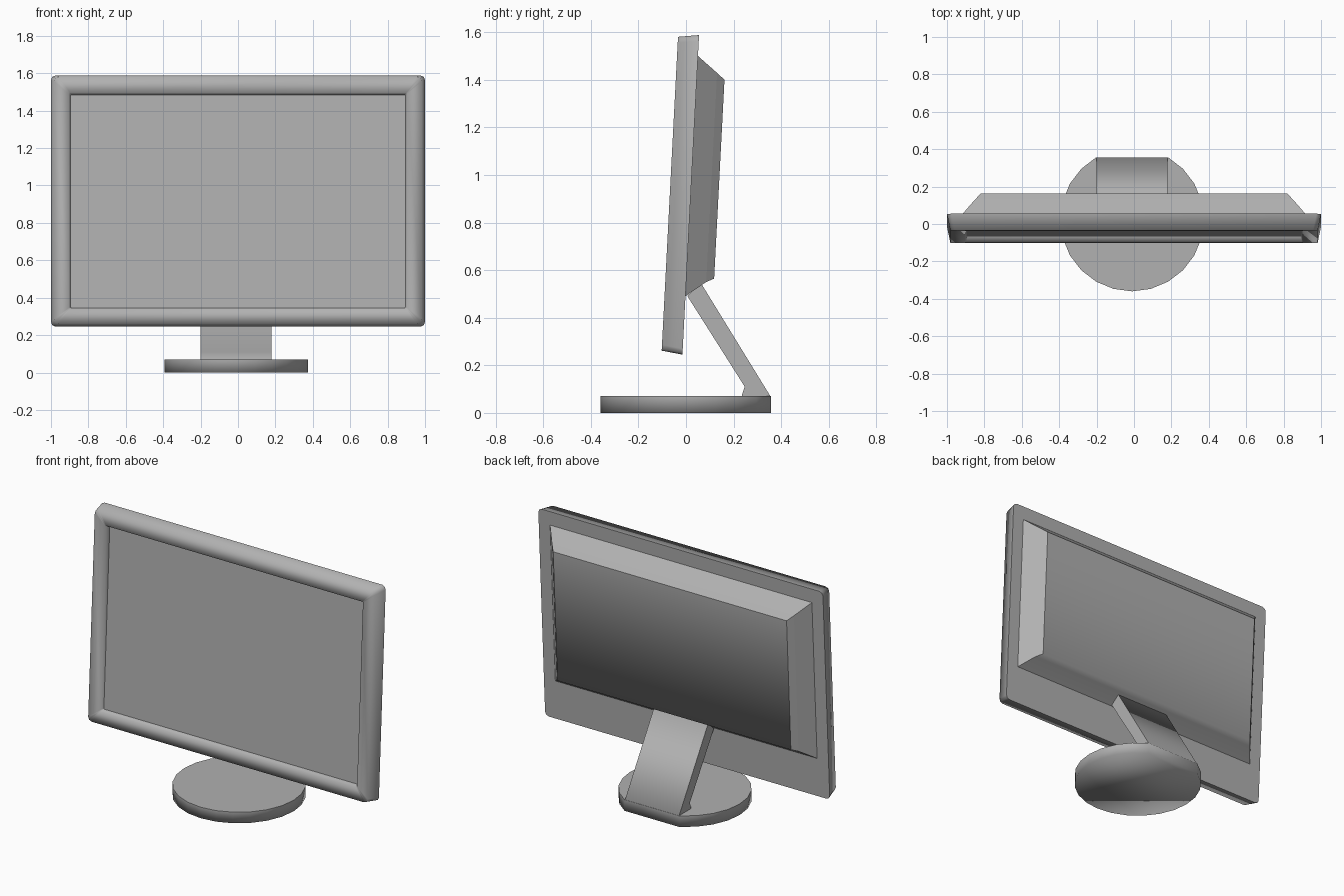
import bpy, bmesh, math
from mathutils import Matrix

if "Cube" in bpy.data.objects:
    bpy.data.objects.remove(bpy.data.objects["Cube"])

# Panel space: x across, y = depth behind the rear plane, z = height along the tilted panel
TILT = math.radians(2.98)
PANEL = Matrix.Translation((0, -0.015, 0.245)) @ Matrix.Rotation(-TILT, 4, 'X')

# Mid-grey plastic
GREY = bpy.data.materials.new("grey_plastic")
GREY.diffuse_color = (0.44, 0.44, 0.44, 1)
GREY.use_nodes = True
GREY.node_tree.nodes["Principled BSDF"].inputs["Base Color"].default_value = GREY.diffuse_color


def ring(half_w, z0, z1, depth, r=0.0, n=3):
    """Rectangle, with rounded corners when r > 0."""
    if r == 0:
        return [(half_w, depth, z0), (half_w, depth, z1), (-half_w, depth, z1), (-half_w, depth, z0)]
    pts = []
    corners = [(half_w - r, z0 + r, -90), (half_w - r, z1 - r, 0),
               (-half_w + r, z1 - r, 90), (-half_w + r, z0 + r, 180)]
    for cx, cz, start in corners:
        for i in range(n):
            a = math.radians(start + 90 * i / (n - 1))
            pts.append((cx + r * math.cos(a), depth, cz + r * math.sin(a)))
    return pts


def loft(name, rings, sharp, matrix=None):
    """Skin a list of equal rings, cap both ends; sharp(a, b) picks the hard edges."""
    bm = bmesh.new()
    rows = [[bm.verts.new(p) for p in r] for r in rings]
    for a, b in zip(rows, rows[1:]):
        for i in range(len(a)):
            j = (i + 1) % len(a)
            bm.faces.new((a[i], a[j], b[j], b[i]))
    bm.faces.new(rows[0])
    bm.faces.new(rows[-1])
    bmesh.ops.recalc_face_normals(bm, faces=bm.faces)
    for f in bm.faces:
        f.smooth = True
    for e in bm.edges:
        e.smooth = not sharp(e.verts[0].co, e.verts[1].co)
    if matrix:
        bm.transform(matrix)
    mesh = bpy.data.meshes.new(name)
    bm.to_mesh(mesh)
    bm.free()
    mesh.materials.append(GREY)
    ob = bpy.data.objects.new(name, mesh)
    bpy.context.collection.objects.link(ob)
    return ob


# Screen frame: rear plate, outer wall, soft bezel, recessed screen
H = 1.345
loft("screen_frame", [
    ring(1.0, 0, H, 0, 0.025),
    ring(0.982, 0.012, H - 0.012, -0.088, 0.025),
    ring(0.905, 0.09, H - 0.097, -0.088, 0.006),
    ring(0.895, 0.097, H - 0.107, -0.058, 0.006),
], lambda a, b: a.y == b.y and (a.y == 0 or abs(a.y + 0.058) < 0.001), PANEL)

# Tapered rear housing: hard edges except the soft roll along the bottom
loft("rear_housing", [
    ring(0.92, 0.246, 1.257, 0),
    ring(0.85, 0.31, 1.19, 0.084),
    ring(0.82, 0.326, 1.163, 0.1165),
], lambda a, b: not (a.z == b.z and a.z < 0.4 and a.y > 0.01), PANEL)

# Slanted stand arm with a small foot
arm = [(0.005, 0.492), (0.065, 0.542), (0.356, 0.068), (0.345, 0.05),
       (0.235, 0.05), (0.235, 0.075), (0.247, 0.11)]
loft("stand_arm", [[(x, y, z) for y, z in arm] for x in (-0.2, 0.18)],
     lambda a, b: a.x == b.x)

# Round base, flat at the back where the arm meets it, soft lower rim
R = 0.384
angles = [math.radians(120 + 15 * i) for i in range(21)]
loft("stand_base", [[(-0.01 + R * math.cos(a), 0.024 + R * math.sin(a), z) for a in angles]
                    for z in (0, 0.07)],
     lambda a, b: a.z > 0.05 and b.z > 0.05)
